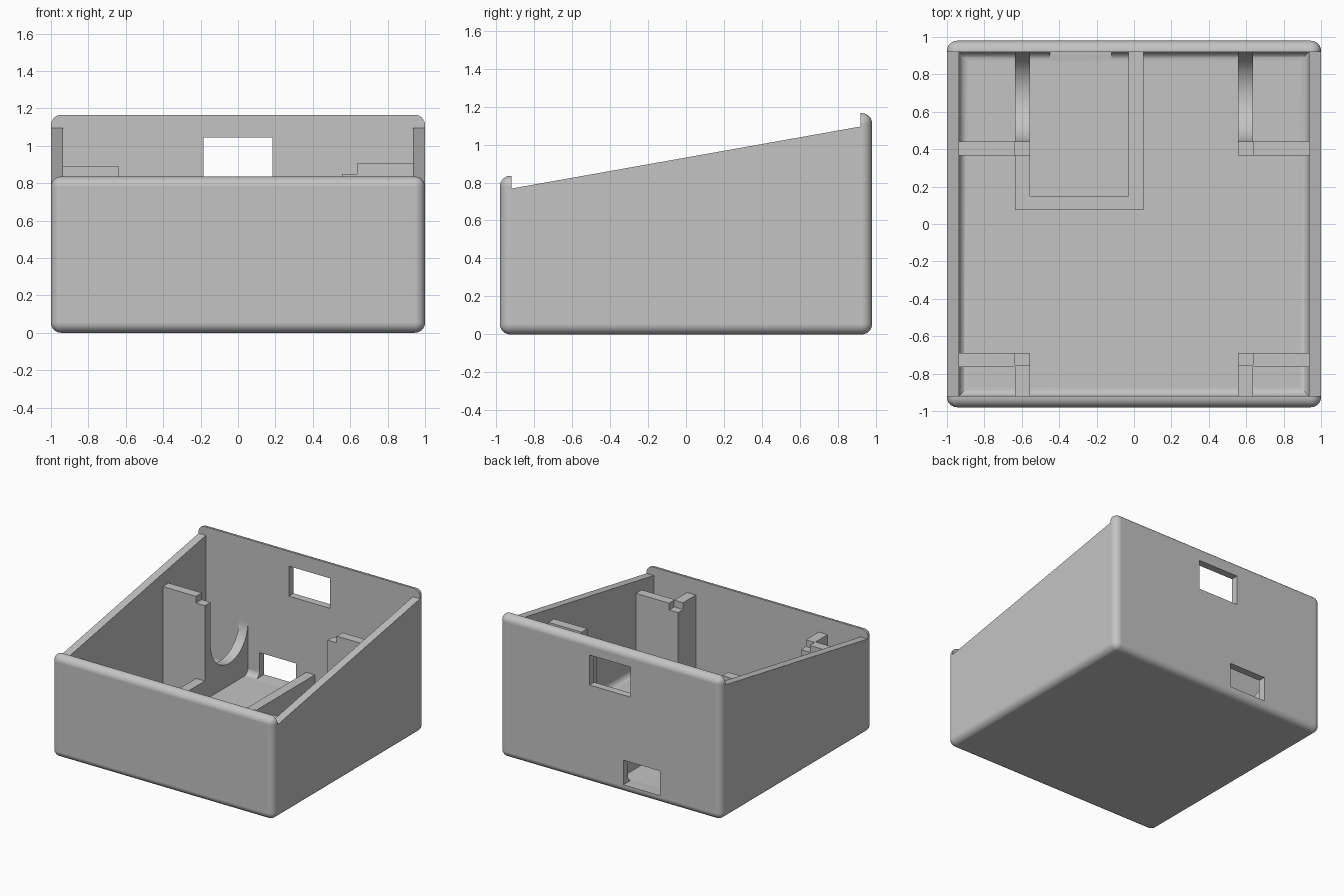
import bpy, bmesh, math

cube = bpy.data.objects.get("Cube")
if cube:
    bpy.data.objects.remove(cube, do_unlink=True)

grey = bpy.data.materials.new("plain_grey")
grey.use_nodes = True
grey.diffuse_color = (0.55, 0.55, 0.55, 1)
grey.node_tree.nodes["Principled BSDF"].inputs["Base Color"].default_value = (0.55, 0.55, 0.55, 1)

HX, HY = 1.0, 0.98      # outer half sizes
IX, IY = 0.935, 0.92    # inner half sizes
FLOOR = 0.065
FRONT_TOP, BACK_TOP = 0.835, 1.165


def extrude_yz(name, profile, x0, x1, round_rule=None, radius=0.05):
    """Extrude a side profile along x, rounding the edges picked by a rule."""
    bm = bmesh.new()
    face = bm.faces.new([bm.verts.new((x0, y, z)) for y, z in profile])
    ext = bmesh.ops.extrude_face_region(bm, geom=[face])
    moved = [v for v in ext["geom"] if isinstance(v, bmesh.types.BMVert)]
    bmesh.ops.translate(bm, verts=moved, vec=(x1 - x0, 0, 0))
    bmesh.ops.recalc_face_normals(bm, faces=bm.faces)
    if round_rule:
        edges = [e for e in bm.edges if round_rule(*[v.co for v in e.verts])]
        bmesh.ops.bevel(bm, geom=edges, offset=radius, segments=8, profile=0.5,
                        affect='EDGES', clamp_overlap=True)
        bmesh.ops.recalc_face_normals(bm, faces=bm.faces)
    mesh = bpy.data.meshes.new(name)
    bm.to_mesh(mesh)
    bm.free()
    mesh.materials.append(grey)
    obj = bpy.data.objects.new(name, mesh)
    bpy.context.collection.objects.link(obj)
    return obj


def box(name, x0, x1, y0, y1, z0, z1, **kw):
    return extrude_yz(name, [(y0, z0), (y1, z0), (y1, z1), (y0, z1)], x0, x1, **kw)


def cut(target, cutter):
    cutter.hide_render = True
    mod = target.modifiers.new("cut", 'BOOLEAN')
    mod.operation, mod.solver, mod.object = 'DIFFERENCE', 'EXACT', cutter
    bpy.context.view_layer.objects.active = target
    bpy.ops.object.modifier_apply(modifier=mod.name)
    bpy.data.objects.remove(cutter, do_unlink=True)


def outer_edge(a, b):
    """Bottom, upright corner and lip edges; the sloped rim stays sharp."""
    def faces_out(p):
        return (abs(abs(p.x) - HX) < 1e-4) + (abs(abs(p.y) - HY) < 1e-4) + (
            min(abs(p.z - h) for h in (0, FRONT_TOP, BACK_TOP)) < 1e-4)
    return faces_out((a + b) / 2) >= 2


# Shell with a sloped rim between a low front lip and a high back lip
shell = extrude_yz("case_shell", [
    (-HY, 0), (HY, 0), (HY, BACK_TOP), (IY, BACK_TOP), (IY, 1.095),
    (-IY, 0.768), (-IY, FRONT_TOP), (-HY, FRONT_TOP)], -HX, HX, round_rule=outer_edge, radius=0.055)

# Cavity with a filleted floor, and two openings in the back wall
cut(shell, box("cavity_cutter", -IX, IX, -IY, IY, FLOOR, 2,
               round_rule=lambda a, b: max(a.z, b.z) < FLOOR + 1e-4))
cut(shell, box("upper_window_cutter", -0.185, 0.185, 0.8, 1.2, 0.80, 1.045))
cut(shell, box("lower_window_cutter", -0.45, -0.12, 0.85, 1.2, FLOOR + 0.002, 0.268))

bpy.ops.object.select_all(action='DESELECT')
shell.select_set(True)
bpy.context.view_layer.objects.active = shell
bpy.ops.object.shade_smooth_by_angle(angle=math.radians(30))
weighted = shell.modifiers.new("weighted_normals", 'WEIGHTED_NORMAL')
weighted.keep_sharp = True

# Corner supports: L-shaped ribs with a notched corner
BASE = 0.04
RIB_IN, RIB_OUT = 0.555, 0.635
ARC_Y, ARC_Z, ARC_R = 0.68, 0.485, 0.24
NOTCH = 0.055

for side, s, back_top, front_top in (("left", 1, 0.905, 0.71), ("right", -1, 0.89, 0.705)):
    def rib(name, a, b, *yz):
        box(f"{side}_{name}", *sorted((s * a, s * b)), *yz)

    x0, x1 = sorted((s * RIB_IN, s * RIB_OUT))
    # Back support, its long rib scooped by a half circle
    rib("back_cross_rib", RIB_OUT, IX + 0.02, 0.365, 0.44, BASE, back_top)
    scoop = [(ARC_Y + ARC_R * math.cos(t), ARC_Z - ARC_R * math.sin(t))
             for t in (math.pi * i / 32 for i in range(33))]
    corner = back_top - NOTCH
    long_rib = extrude_yz(f"{side}_back_scooped_rib", [
        (0.365, BASE), (0.95, BASE), (0.95, ARC_Z)] + scoop + [(0.44, corner), (0.365, corner)], x0, x1)
    bpy.ops.object.select_all(action='DESELECT')
    long_rib.select_set(True)
    bpy.context.view_layer.objects.active = long_rib
    bpy.ops.object.shade_smooth_by_angle(angle=math.radians(30))
    # Front support
    rib("front_cross_rib", RIB_OUT, IX + 0.02, -0.765, -0.69, BASE, front_top)
    corner = front_top - NOTCH
    extrude_yz(f"{side}_front_notched_rib", [
        (-0.95, BASE), (-0.69, BASE), (-0.69, corner), (-0.755, corner),
        (-0.755, front_top), (-0.95, front_top)], x0, x1)

# Low tray walls around the lower opening
TRAY_TOP = 0.22
box("tray_right_wall", -RIB_OUT, -RIB_IN, 0.15, 0.365, BASE, TRAY_TOP)
box("tray_left_wall", -0.03, 0.05, 0.15, 0.95, BASE, TRAY_TOP)
box("tray_front_wall", -RIB_OUT, 0.05, 0.075, 0.15, BASE, TRAY_TOP)
